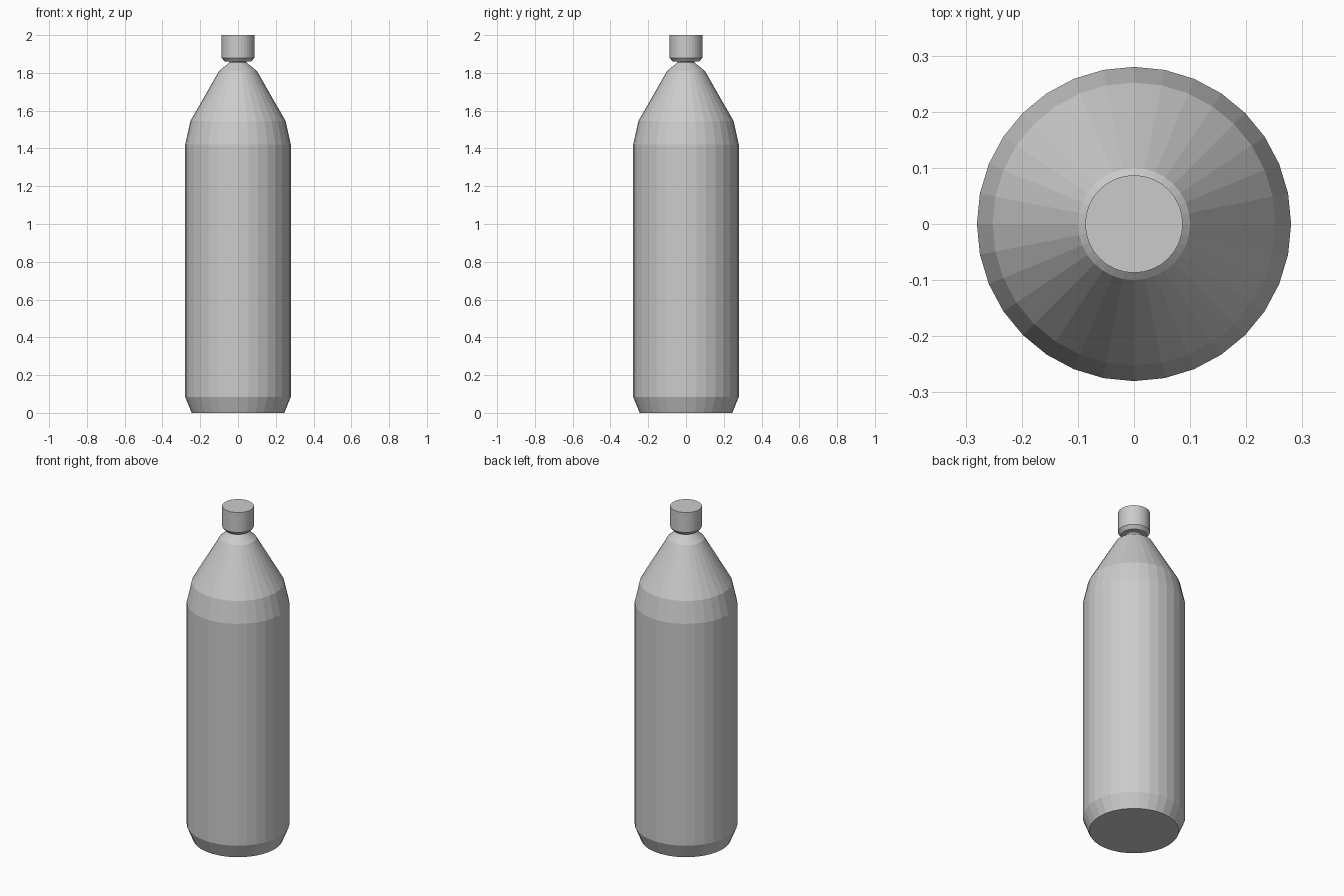
import bpy, bmesh
from math import cos, sin, tau

if "Cube" in bpy.data.objects:
    bpy.data.objects.remove(bpy.data.objects["Cube"])

SIDES = 32


def lathe(name, profile):
    """Revolve (radius, height) points around z and close both ends."""
    bm = bmesh.new()
    rings = []
    for r, z in profile:
        rings.append([bm.verts.new((r * cos(tau * i / SIDES), r * sin(tau * i / SIDES), z))
                      for i in range(SIDES)])
    for low, high in zip(rings, rings[1:]):
        for i in range(SIDES):
            j = (i + 1) % SIDES
            bm.faces.new((low[i], low[j], high[j], high[i]))
    bm.faces.new(rings[0][::-1])
    bm.faces.new(rings[-1])
    mesh = bpy.data.meshes.new(name)
    bm.to_mesh(mesh)
    bm.free()
    obj = bpy.data.objects.new(name, mesh)
    bpy.context.collection.objects.link(obj)
    return obj


# Body: chamfered foot, straight wall, tapered shoulder and short neck
lathe("bottle_body", [
    (0.245, 0.0), (0.28, 0.085), (0.28, 0.42), (0.28, 0.56), (0.28, 1.42),
    (0.252, 1.545), (0.10, 1.81), (0.045, 1.855), (0.045, 1.875),
])

# Cap: tapered lower rim and straight side
lathe("bottle_cap", [
    (0.07, 1.86), (0.087, 1.88), (0.087, 2.0),
])
